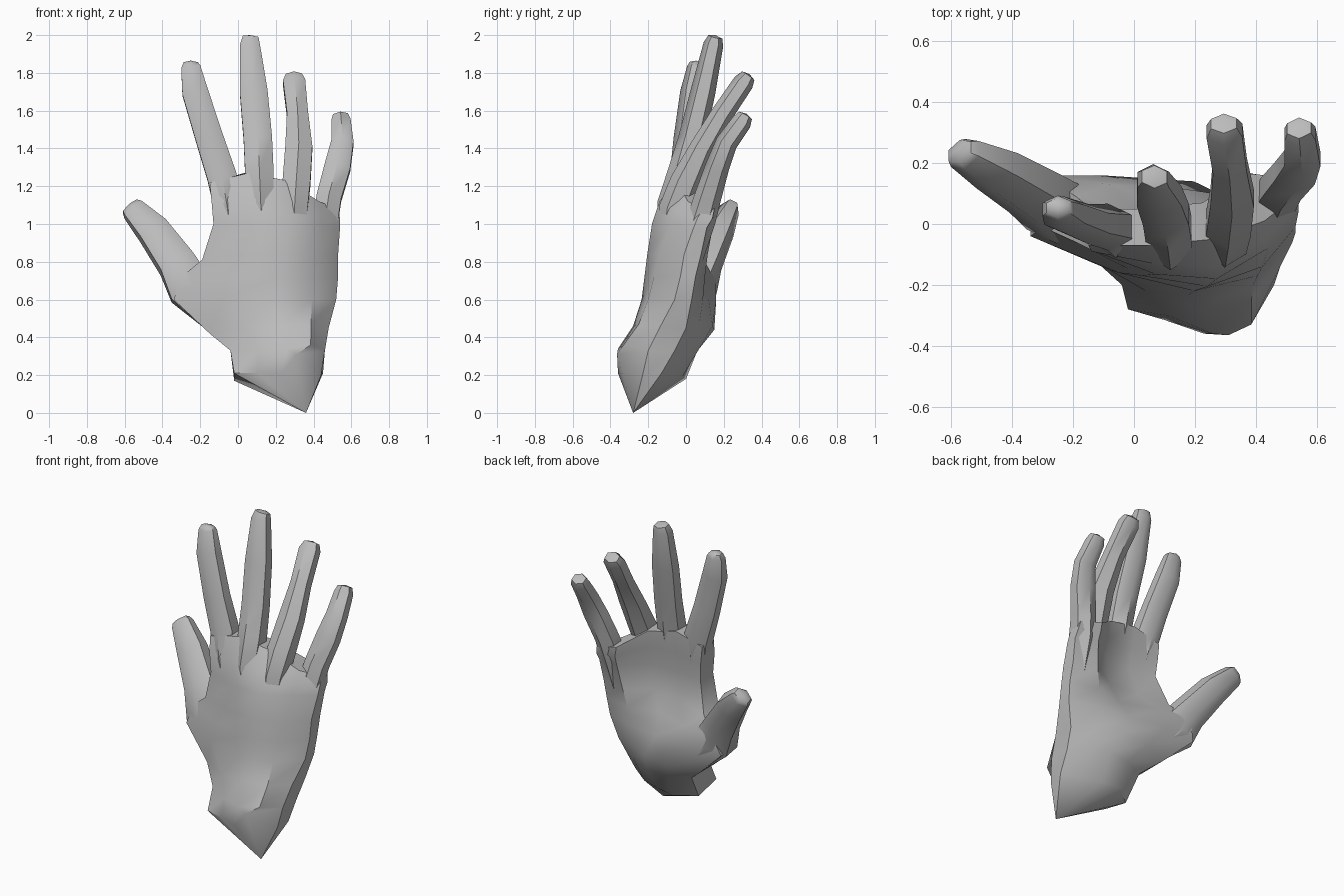
import bpy, bmesh, math
from mathutils import Vector

if "Cube" in bpy.data.objects:
    bpy.data.objects.remove(bpy.data.objects["Cube"], do_unlink=True)

grey = bpy.data.materials.new("plain_grey")
grey.use_nodes = True
COLOUR = (0.5, 0.5, 0.5, 1.0)
grey.diffuse_color = COLOUR
for node in grey.node_tree.nodes:
    if node.type == 'BSDF_PRINCIPLED':
        node.inputs["Base Color"].default_value = COLOUR
        node.inputs["Roughness"].default_value = 0.8


def bridge(bm, a, b):
    """Join two rings of equal length with quads."""
    n = len(a)
    for i in range(n):
        j = (i + 1) % n
        bm.faces.new((a[i], a[j], b[j], b[i]))


def fan(bm, ring, point):
    """Close a ring to a single point."""
    tip = bm.verts.new(point)
    for i in range(len(ring)):
        bm.faces.new((ring[i], ring[(i + 1) % len(ring)], tip))


def finish(bm, name, sharp):
    bmesh.ops.recalc_face_normals(bm, faces=bm.faces)
    mesh = bpy.data.meshes.new(name)
    bm.to_mesh(mesh)
    bm.free()
    mesh.materials.append(grey)
    ob = bpy.data.objects.new(name, mesh)
    bpy.context.scene.collection.objects.link(ob)
    bpy.ops.object.select_all(action='DESELECT')
    ob.select_set(True)
    bpy.context.view_layer.objects.active = ob
    bpy.ops.object.shade_smooth_by_angle(angle=math.radians(sharp))


# Palm: slanted wrist cut, then sections of five back-of-hand and five palm points
WRIST = [(-0.02, -0.28, 0.21), (0.10, -0.315, 0.21), (0.23, -0.36, 0.21),
         (0.31, -0.365, 0.31), (0.44, -0.23, 0.20), (0.45, -0.13, 0.21),
         (0.34, -0.06, 0.19), (0.22, -0.02, 0.19), (0.10, 0.0, 0.18), (-0.02, -0.10, 0.17)]
BACK_COLUMNS = (0.0, 0.3, 0.6, 0.85, 1.0)
PALM_COLUMNS = (0.0, 0.27, 0.55, 0.78, 1.0)
# heights left to right, left x, right x, back y left to right, palm y left to right
SECTIONS = [
    ((.33, .33, .34, .36, .33), -.04, .46, (-.20, -.30, -.36, -.33, -.20), (.00, .06, .07, .03, -.06)),
    ((.42, .44, .46, .47, .45), -.15, .48, (-.10, -.22, -.28, -.25, -.14), (.08, .15, .14, .07, .00)),
    ((.60, .60, .60, .60, .60), -.34, .52, (-.04, -.15, -.235, -.20, -.06), (.13, .16, .12, .09, .03)),
    ((.72, .72, .72, .72, .72), -.30, .53, (-.01, -.16, -.22, -.17, -.03), (.16, .13, .05, .10, .05)),
    ((.81, .83, .84, .84, .84), -.19, .53, (-.06, -.17, -.205, -.14, -.01), (.09, .04, .02, .115, .08)),
    ((1.0, 1.0, 1.0, 1.0, .98), -.13, .54, (-.09, -.165, -.18, -.08, .04), (.04, .02, .03, .145, .11)),
    ((1.12, 1.13, 1.12, 1.06, 1.03), -.14, .54, (-.09, -.13, -.14, -.05, .06), (.05, .04, .06, .165, .14)),
    ((1.22, 1.27, 1.23, 1.12, 1.08), -.15, .53, (-.07, -.07, -.05, .01, .09), (.05, .05, .07, .165, .15)),
]
bm = bmesh.new()
rings = [[bm.verts.new(p) for p in WRIST]]
for zs, xl, xr, back, front in SECTIONS:
    back_x, palm_x = ([xl + (xr - xl) * c for c in cols] for cols in (BACK_COLUMNS, PALM_COLUMNS))
    pts = list(zip(back_x, back, zs)) + list(zip(palm_x, front, zs))[::-1]
    rings.append([bm.verts.new(p) for p in pts])
for a, b in zip(rings, rings[1:]):
    bridge(bm, a, b)
fan(bm, rings[0], (0.36, -0.28, 0.0))
top = rings[-1]
for i in range(4):
    bm.faces.new((top[i], top[i + 1], top[8 - i], top[9 - i]))
finish(bm, "palm", 37)


# Fingers: six-sided tubes, ridged front and back, along (x, y, z, half width, half depth)
def finger(name, path):
    bm = bmesh.new()
    pts = [Vector(p[:3]) for p in path]
    loops = []
    for i, p in enumerate(path):
        along = (pts[min(i + 1, len(pts) - 1)] - pts[max(i - 1, 0)]).normalized()
        side = Vector((1, 0, 0))
        side = (side - along * side.dot(along)).normalized()
        deep = along.cross(side)
        loop = []
        for k in range(6):
            a = math.tau * (k + 0.5) / 6
            loop.append(bm.verts.new(pts[i] + side * math.cos(a) * p[3] * 1.13
                                     + deep * math.sin(a) * p[4] * 1.1))
        loops.append(loop)
    for a, b in zip(loops, loops[1:]):
        bridge(bm, a, b)
    fan(bm, loops[0], pts[0])
    fan(bm, loops[-1], pts[-1] + (pts[-1] - pts[-2]).normalized() * 0.01)
    finish(bm, name, 52)


finger("index_finger", [
    (-0.03, -0.05, 0.90, 0.05, 0.04), (-0.06, -0.035, 1.10, 0.07, 0.07),
    (-0.085, -0.01, 1.25, 0.08, 0.07), (-0.15, 0.0, 1.45, 0.075, 0.06),
    (-0.228, 0.03, 1.70, 0.07, 0.055), (-0.25, 0.05, 1.83, 0.052, 0.04),
    (-0.25, 0.053, 1.855, 0.038, 0.03)])
finger("middle_finger", [
    (0.13, -0.08, 0.90, 0.05, 0.05), (0.12, -0.06, 1.10, 0.07, 0.085),
    (0.113, -0.015, 1.27, 0.077, 0.075), (0.105, 0.03, 1.45, 0.077, 0.065),
    (0.083, 0.09, 1.70, 0.075, 0.06), (0.063, 0.145, 1.95, 0.053, 0.048),
    (0.067, 0.155, 1.99, 0.042, 0.035)])
finger("ring_finger", [
    (0.29, -0.10, 0.85, 0.05, 0.05), (0.30, -0.055, 1.08, 0.07, 0.08),
    (0.31, 0.0, 1.22, 0.075, 0.077), (0.322, 0.085, 1.40, 0.073, 0.06),
    (0.315, 0.19, 1.58, 0.057, 0.053), (0.297, 0.305, 1.75, 0.06, 0.05),
    (0.295, 0.33, 1.785, 0.043, 0.036)])
finger("little_finger", [
    (0.45, 0.03, 0.80, 0.04, 0.05), (0.463, 0.08, 1.02, 0.068, 0.07),
    (0.482, 0.115, 1.14, 0.067, 0.065), (0.527, 0.165, 1.30, 0.07, 0.058),
    (0.553, 0.215, 1.43, 0.06, 0.053), (0.545, 0.295, 1.54, 0.052, 0.048),
    (0.542, 0.315, 1.575, 0.04, 0.036)])
finger("thumb", [
    (-0.12, 0.05, 0.50, 0.08, 0.07), (-0.255, 0.05, 0.66, 0.12, 0.105),
    (-0.325, 0.10, 0.79, 0.10, 0.085), (-0.45, 0.175, 0.965, 0.085, 0.075),
    (-0.555, 0.23, 1.075, 0.062, 0.05), (-0.572, 0.238, 1.092, 0.05, 0.038)])
